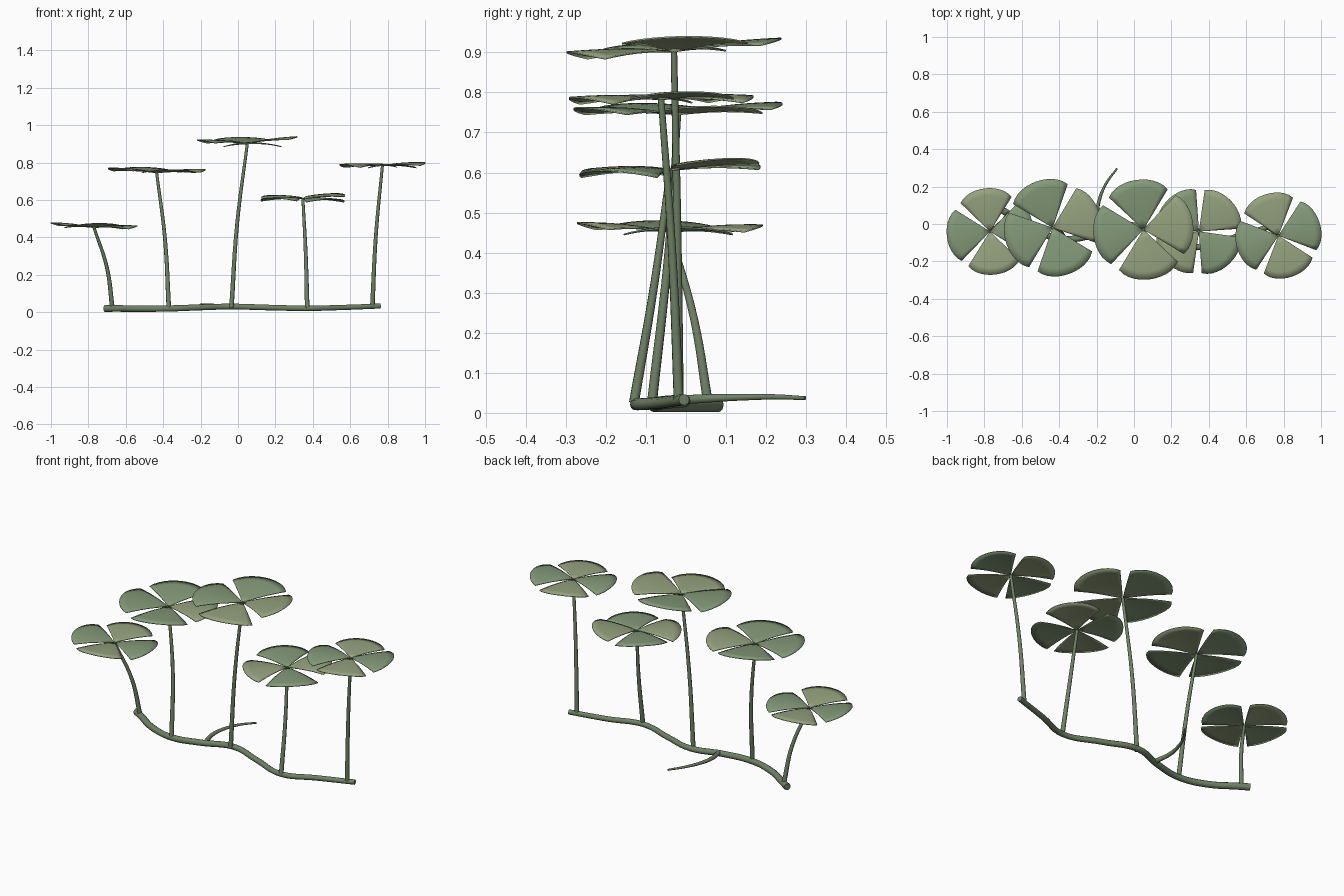
import bpy, bmesh, math
from mathutils import Vector

if "Cube" in bpy.data.objects:
    bpy.data.objects.remove(bpy.data.objects["Cube"])


def material(name, rgb):
    m = bpy.data.materials.new(name)
    m.diffuse_color = (*rgb, 1)
    m.use_nodes = True
    m.node_tree.nodes["Principled BSDF"].inputs["Base Color"].default_value = m.diffuse_color
    return m


STEM = material("stem_green", (0.16, 0.22, 0.13))
LEAF_A = material("leaf_green", (0.23, 0.32, 0.19))
LEAF_B = material("leaf_light_green", (0.30, 0.36, 0.21))


def smooth(ob, mat):
    ob.data.materials.append(mat)
    bpy.ops.object.select_all(action='DESELECT')
    ob.select_set(True)
    bpy.context.view_layer.objects.active = ob
    if ob.type == 'CURVE':
        bpy.ops.object.convert(target='MESH')
    bpy.ops.object.shade_smooth_by_angle(angle=math.radians(40))


def tube(name, points, r0, r1):
    """Smooth tapered tube through the points."""
    cu = bpy.data.curves.new(name, 'CURVE')
    cu.dimensions = '3D'
    cu.bevel_depth = 1.0
    cu.bevel_resolution = 3
    cu.resolution_u = 6
    cu.use_fill_caps = True
    sp = cu.splines.new('BEZIER')
    sp.bezier_points.add(len(points) - 1)
    for i, (bp, p) in enumerate(zip(sp.bezier_points, points)):
        bp.co = p
        bp.handle_left_type = bp.handle_right_type = 'AUTO'
        bp.radius = r0 + (r1 - r0) * i / (len(points) - 1)
    ob = bpy.data.objects.new(name, cu)
    bpy.context.collection.objects.link(ob)
    smooth(ob, STEM)


def leaflet(name, centre, angle, radius, rise, mat, half=math.radians(39)):
    """Thin arched fan: tip raised by rise, side edges drooping."""
    bm = bmesh.new()
    rows, cols = 6, 12
    grid = []
    for i in range(rows + 1):
        t = 0.03 + 0.97 * i / rows
        row = []
        for j in range(cols + 1):
            u = 2 * j / cols - 1
            r = radius * t * (1 - 0.06 * u ** 4 * t)
            a = angle + u * half
            z = rise * t + 0.012 * t * (0.4 - 1.4 * u * u) + 0.006 * math.sin(math.pi * t)
            row.append(bm.verts.new(Vector(centre) + Vector((r * math.cos(a), r * math.sin(a), z))))
        grid.append(row)
    for i in range(rows):
        for j in range(cols):
            bm.faces.new((grid[i][j], grid[i + 1][j], grid[i + 1][j + 1], grid[i][j + 1]))
    me = bpy.data.meshes.new(name)
    bm.to_mesh(me)
    bm.free()
    ob = bpy.data.objects.new(name, me)
    bpy.context.collection.objects.link(ob)
    sol = ob.modifiers.new("thickness", 'SOLIDIFY')
    sol.thickness = 0.004
    sol.offset = 0
    smooth(ob, mat)


# Creeping ground stem and its side runner
tube("creeping_stem", [(-.71, .078, .02), (-.66, .047, .02), (-.53, -.035, .019), (-.37, -.08, .02),
                       (-.2, -.055, .026), (-.03, -.005, .03), (.16, -.06, .025), (.37, -.125, .021),
                       (.55, -.065, .025), (.76, -.005, .033)], .019, .014)
tube("runner", [(-.18, -.045, .03), (-.197, .05, .036), (-.185, .13, .039), (-.15, .215, .04),
                (-.09, .297, .037)], .013, .005)

# Stalks: base, middle, top, leaf radius, rotation, leaflet rises, leaflet tones
plants = [
    ((-.672, .055), (-.70, .02), (-.77, -.04, .452), .232, 7, (.005, .012, .022, .018), "ABAB"),
    ((-.37, -.085), (-.39, -.045), (-.435, -.02, .745), .262, 20, (.015, .025, .022, .012), "BAAA"),
    ((-.035, -.018), (-.005, -.022), (.05, -.03, .902), .268, 8, (.032, .028, .014, -.006), "BAAB"),
    ((.37, -.13), (.362, -.08), (.347, -.04, .606), .237, 43, (.024, .014, 0, -.006), "BABA"),
    ((.718, -.018), (.737, -.035), (.772, -.062, .783), .231, 18, (.013, .004, .003, 0), "ABAB"),
]
for n, (base, mid, top, radius, rot, rises, tones) in enumerate(plants, 1):
    tube(f"stalk_{n}", [(*base, .025), (*mid, top[2] * .52), top], .0125, .008)
    for k in range(4):
        leaflet(f"leaf_{n}_leaflet_{k + 1}", top, math.radians(rot + 90 * k), radius, rises[k],
                LEAF_A if tones[k] == "A" else LEAF_B)
